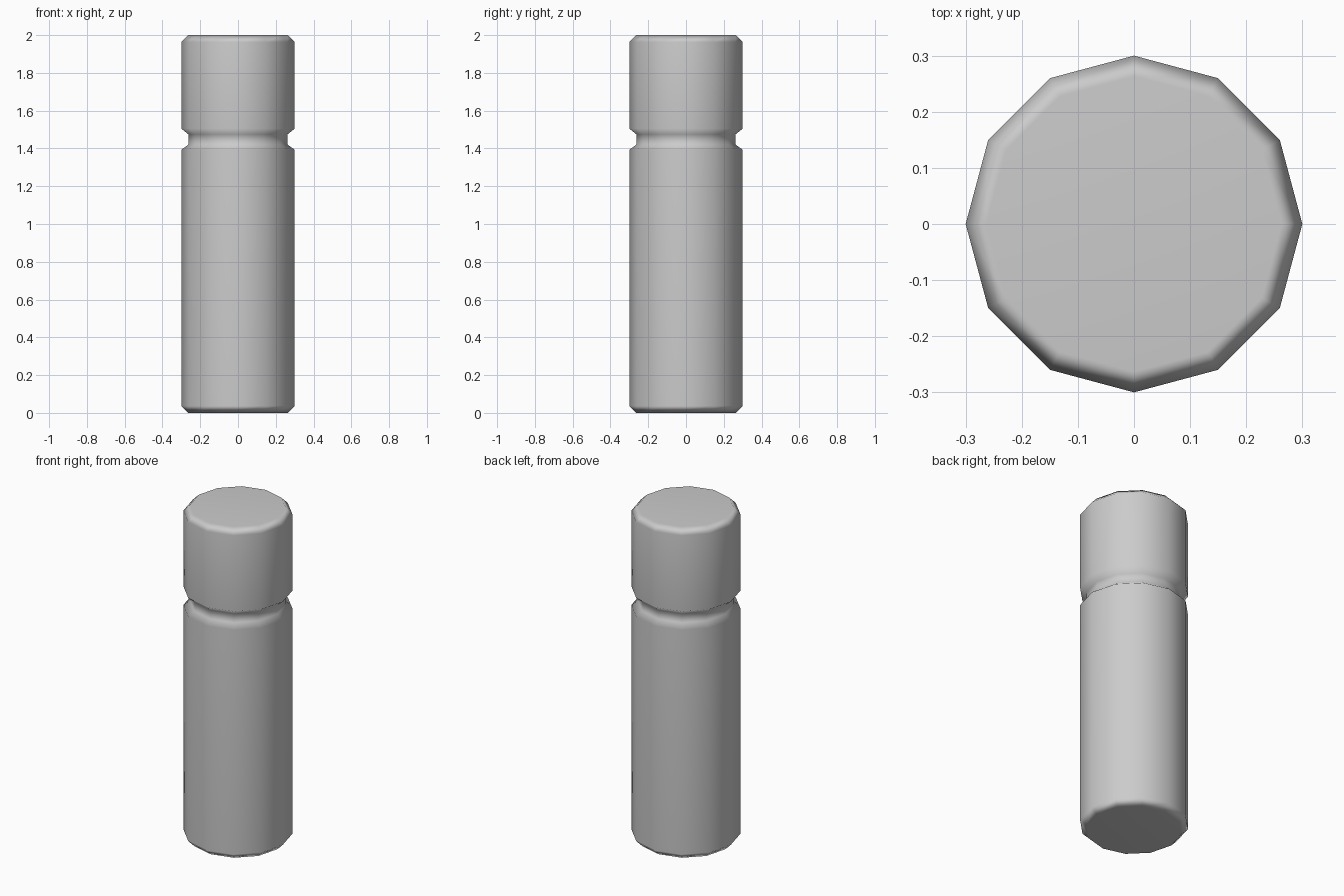
import bpy, bmesh, math

if "Cube" in bpy.data.objects:
    bpy.data.objects.remove(bpy.data.objects["Cube"])

SIDES = 12


def lathe(name, profile):
    """Closed 12-sided turned solid from (radius, z) points, bottom to top."""
    bm = bmesh.new()
    rings = [[bm.verts.new((r * math.cos(2 * math.pi * i / SIDES),
                            r * math.sin(2 * math.pi * i / SIDES), z))
              for i in range(SIDES)] for r, z in profile]
    for low, high in zip(rings, rings[1:]):
        for i in range(SIDES):
            j = (i + 1) % SIDES
            bm.faces.new((low[i], low[j], high[j], high[i]))
    bm.faces.new(rings[0][::-1])
    bm.faces.new(rings[-1])
    bmesh.ops.recalc_face_normals(bm, faces=bm.faces)
    for f in bm.faces:
        f.smooth = True
    # sharp creases where the groove meets the chamfers stay smooth-weighted
    mesh = bpy.data.meshes.new(name)
    bm.to_mesh(mesh)
    bm.free()
    obj = bpy.data.objects.new(name, mesh)
    bpy.context.collection.objects.link(obj)
    mod = obj.modifiers.new("weighted_normals", 'WEIGHTED_NORMAL')
    mod.keep_sharp = True
    return obj


# Chamfered cylinder with a shallow groove separating body and cap
lathe("grooved_cylinder", [
    (0.263, 0.0), (0.30, 0.037),        # bottom chamfer
    (0.30, 1.393), (0.263, 1.42),       # body shoulder
    (0.263, 1.475), (0.30, 1.505),      # groove and cap underside
    (0.30, 1.963), (0.263, 2.0),        # top chamfer
])
